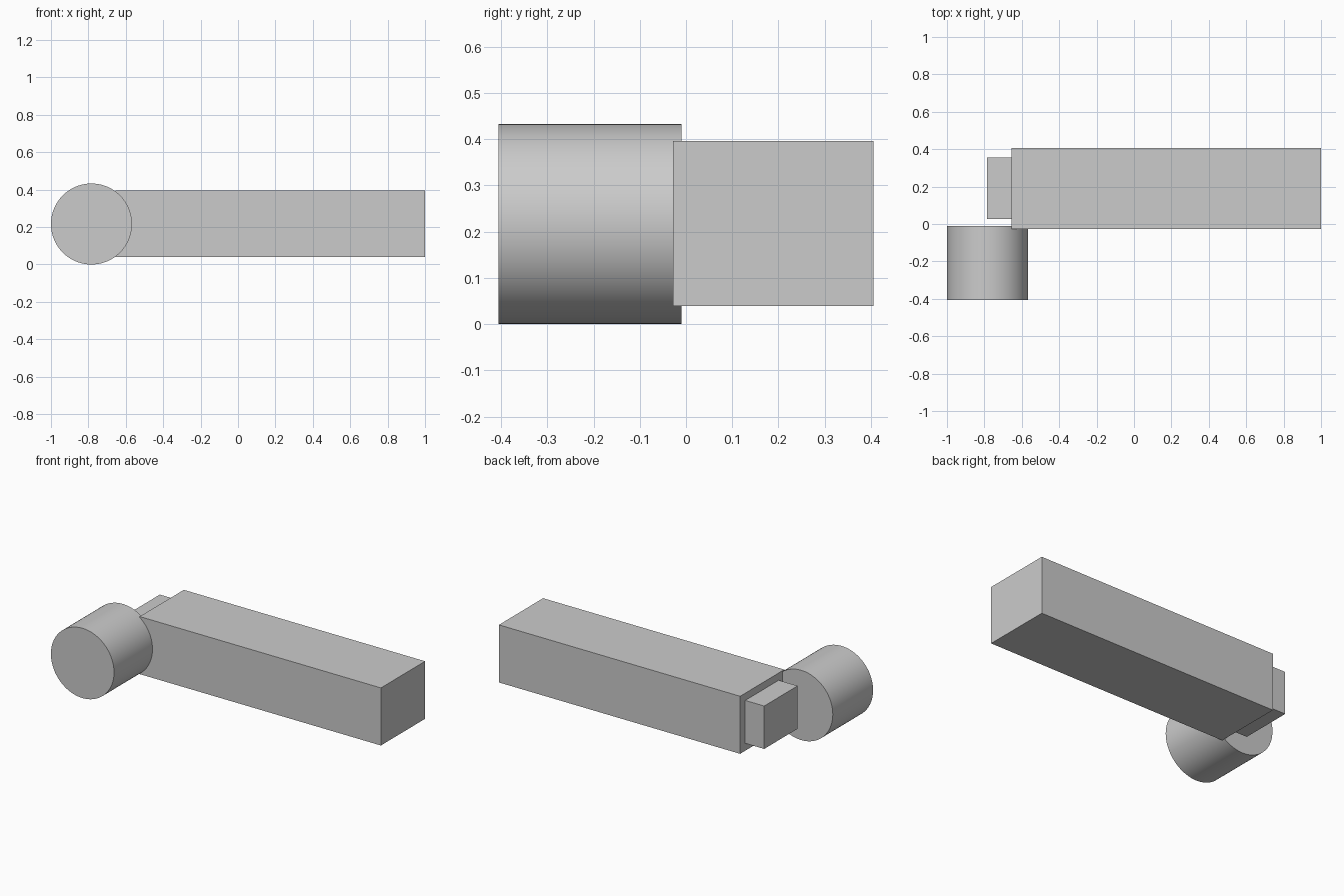
import bpy
import math

cube = bpy.data.objects.get("Cube")
if cube:
    bpy.data.objects.remove(cube, do_unlink=True)

# Single plain grey material
grey = bpy.data.materials.new("plain_grey")
grey.use_nodes = True
colour = (0.6, 0.6, 0.6, 1.0)
grey.diffuse_color = colour
grey.node_tree.nodes["Principled BSDF"].inputs["Base Color"].default_value = colour


def add_box(name, low, high):
    """Box between two opposite corners."""
    bpy.ops.mesh.primitive_cube_add(size=1)
    box = bpy.context.object
    box.name = name
    box.location = [(a + b) / 2 for a, b in zip(low, high)]
    box.scale = [b - a for a, b in zip(low, high)]
    bpy.ops.object.transform_apply(location=False, rotation=False, scale=True)
    box.data.materials.append(grey)
    return box


# Long main beam
add_box("main_beam", (-0.655, -0.028, 0.039), (1.0, 0.405, 0.396))

# Small block on the beam's end
add_box("end_block", (-0.785, 0.027, 0.085), (-0.655, 0.355, 0.351))

# Round drum in front of the beam's end, its axis running front to back
radius, front, back = 0.2165, -0.405, -0.01
bpy.ops.mesh.primitive_cylinder_add(
    vertices=96, radius=radius, depth=back - front,
    location=(radius - 1, (front + back) / 2, radius),
    rotation=(math.pi / 2, 0, 0))
drum = bpy.context.object
drum.name = "round_drum"
drum.data.materials.append(grey)
bpy.ops.object.shade_smooth_by_angle(angle=math.radians(30))
